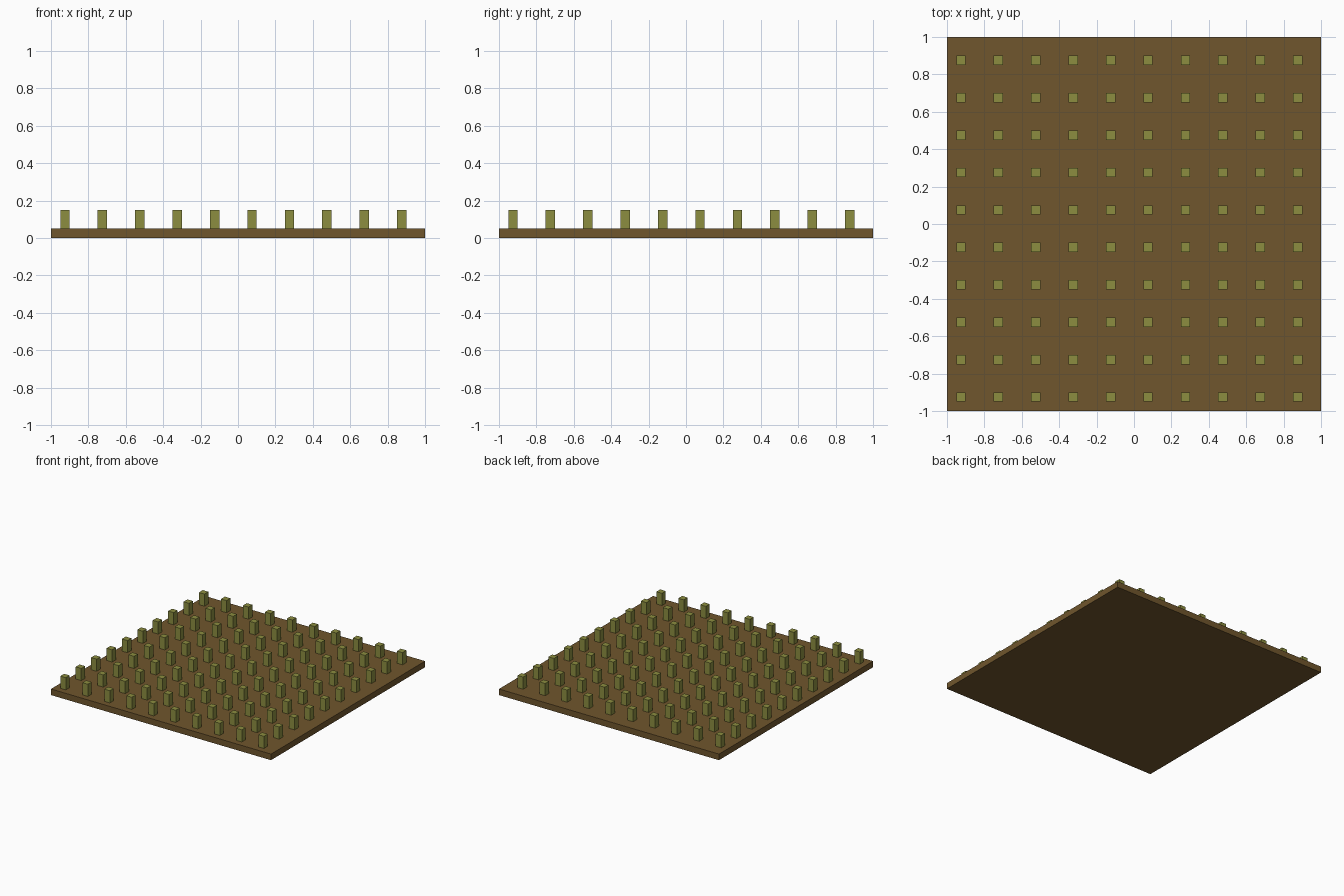
import bpy
import bmesh
from mathutils import Matrix, Vector

default = bpy.data.objects.get("Cube")
if default:
    bpy.data.objects.remove(default, do_unlink=True)


def material(name, colour):
    mat = bpy.data.materials.new(name)
    mat.use_nodes = True
    mat.diffuse_color = colour
    mat.node_tree.nodes["Principled BSDF"].inputs["Base Color"].default_value = colour
    return mat


def boxes(name, centres, size, mat):
    """One object made of equal boxes at the given centres."""
    bm = bmesh.new()
    for centre in centres:
        place = Matrix.Translation(centre) @ Matrix.Diagonal((*size, 1))
        bmesh.ops.create_cube(bm, size=1, matrix=place)
    mesh = bpy.data.meshes.new(name)
    bm.to_mesh(mesh)
    bm.free()
    mesh.materials.append(mat)
    obj = bpy.data.objects.new(name, mesh)
    bpy.context.collection.objects.link(obj)
    return obj


soil = material("soil brown", (0.162, 0.093, 0.026, 1))
leaf = material("sprout green", (0.262, 0.270, 0.051, 1))

# Flat slab of soil
SLAB = 0.05
boxes("soil_slab", [Vector((0, 0, SLAB / 2))], (2, 2, SLAB), soil)

# Rows of square sprouts standing on the slab, slightly off centre
COUNT, STEP, START = 10, 0.2, -0.925
WIDTH, HEIGHT = 0.05, 0.1
for row in range(COUNT):
    y = START + row * STEP
    centres = [Vector((START + i * STEP, y, SLAB + HEIGHT / 2)) for i in range(COUNT)]
    boxes(f"sprout_row_{row + 1}", centres, (WIDTH, WIDTH, HEIGHT), leaf)
